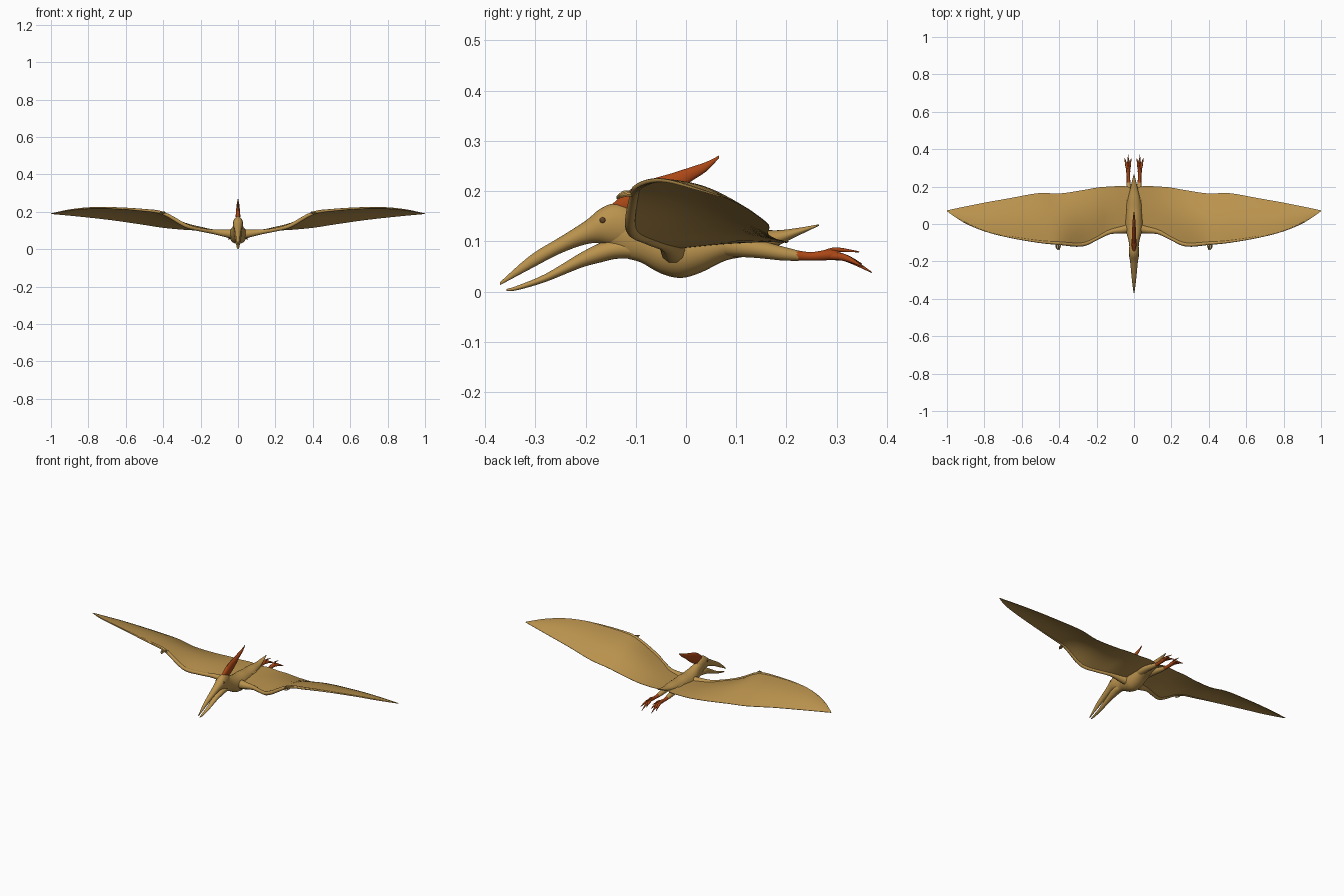
import bpy, bmesh, math
from mathutils import Vector

if "Cube" in bpy.data.objects:
    bpy.data.objects.remove(bpy.data.objects["Cube"])


def material(name, rgb):
    m = bpy.data.materials.new(name)
    m.diffuse_color = (*rgb, 1)
    m.use_nodes = True
    m.node_tree.nodes["Principled BSDF"].inputs["Base Color"].default_value = m.diffuse_color
    return m


TAN = material("tan_skin", (0.49, 0.29, 0.075))
ORANGE = material("burnt_orange", (0.40, 0.062, 0.008))
BROWN = material("dark_brown", (0.12, 0.055, 0.02))


def smooth_rows(rows, k=4):
    """Catmull-Rom interpolation of table rows."""
    out = []
    for i in range(len(rows) - 1):
        a, b, c, d = (rows[max(i - 1, 0)], rows[i], rows[i + 1],
                      rows[min(i + 2, len(rows) - 1)])
        for s in range(k):
            t = s / k
            out.append([0.5 * (2 * q + (r - p) * t + (2 * p - 5 * q + 4 * r - w) * t * t
                               + (3 * q - p - 3 * r + w) * t ** 3)
                        for p, q, r, w in zip(a, b, c, d)])
    out.append(list(rows[-1]))
    return out


def skin(name, rings, mat, mirror=False, caps=True):
    """Bridge rings of points into a smooth surface."""
    bm = bmesh.new()
    vs = [[bm.verts.new(p) for p in ring] for ring in rings]
    n = len(vs[0])
    for a, b in zip(vs, vs[1:]):
        for j in range(n):
            bm.faces.new((a[j], a[(j + 1) % n], b[(j + 1) % n], b[j]))
    if caps:
        bm.faces.new(vs[0])
        bm.faces.new(vs[-1])
    bmesh.ops.recalc_face_normals(bm, faces=bm.faces)
    me = bpy.data.meshes.new(name)
    bm.to_mesh(me)
    bm.free()
    me.materials.append(mat)
    ob = bpy.data.objects.new(name, me)
    bpy.context.collection.objects.link(ob)
    bpy.ops.object.select_all(action='DESELECT')
    ob.select_set(True)
    bpy.context.view_layer.objects.active = ob
    bpy.ops.object.shade_smooth_by_angle(angle=math.radians(50))
    if mirror:
        ob.modifiers.new("mirror", 'MIRROR')
    return ob


def hull(name, rows, mat, n=20):
    """Rows of (y, top, bottom, half width) as ellipses across x."""
    rings = []
    for y, top, bot, w in smooth_rows(rows):
        rings.append([(w * math.cos(2 * math.pi * j / n), y,
                       (top + bot) / 2 + (top - bot) / 2 * math.sin(2 * math.pi * j / n))
                      for j in range(n)])
    return skin(name, rings, mat)


def tube(name, rows, mat, n=10, mirror=True):
    """Rows of (x, y, z, radius) as a round tube along the path."""
    rows = smooth_rows(rows)
    pts = [Vector(r[:3]) for r in rows]
    rings = []
    for i, r in enumerate(rows):
        d = pts[min(i + 1, len(pts) - 1)] - pts[max(i - 1, 0)]
        u = d.cross(Vector((0, 0, 1))).normalized()
        v = u.cross(d).normalized()
        rad = max(r[3], 0.0006)
        rings.append([pts[i] + rad * (u * math.cos(2 * math.pi * j / n)
                                      + v * math.sin(2 * math.pi * j / n)) for j in range(n)])
    return skin(name, rings, mat, mirror)


# Body, neck and tail
hull("body", [(-.15, .165, .085, .021), (-.12, .162, .067, .025), (-.09, .148, .058, .029),
              (-.05, .135, .036, .040), (-.01, .128, .027, .048), (.03, .127, .038, .046),
              (.08, .123, .062, .040), (.13, .124, .072, .034), (.18, .122, .090, .022),
              (.225, .127, .112, .012), (.265, .134, .131, .002)], TAN)

# Skull with the upper beak, then the open lower jaw
hull("upper_beak", [(-.095, .155, .10, .014), (-.115, .170, .09, .024), (-.145, .175, .090, .027),
                    (-.172, .164, .096, .026), (-.2, .141, .094, .021), (-.25, .109, .076, .016),
                    (-.31, .072, .045, .010), (-.37, .019, .013, .002)], TAN)
hull("lower_jaw", [(-.11, .105, .066, .020), (-.14, .103, .065, .022), (-.17, .097, .058, .021),
                   (-.21, .077, .047, .016), (-.28, .035, .019, .010),
                   (-.335, .012, .003, .006), (-.357, .005, .001, .002)], TAN)

# Head crest
hull("crest", [(-.147, .174, .160, .006), (-.12, .197, .150, .012), (-.08, .220, .152, .012),
               (-.03, .235, .185, .010), (.007, .247, .217, .008), (.04, .258, .239, .005),
               (.066, .271, .266, .001)], ORANGE, 12)

# Eyes
for s, side in ((1, "left"), (-1, "right")):
    bpy.ops.mesh.primitive_uv_sphere_add(segments=12, ring_count=8, radius=.006,
                                         location=(s * .0245, -.166, .142))
    eye = bpy.context.object
    eye.name = side + "_eye"
    eye.scale.x = .6
    eye.data.materials.append(BROWN)
    bpy.ops.object.shade_smooth()

# Wing membrane: rows of (x, front y, front z, rear y, rear z, camber)
stations = [(0, -.035, .090, .185, .100, .004), (.05, -.043, .086, .203, .100, .004),
            (.13, -.050, .092, .200, .098, .008), (.19, -.080, .102, .196, .100, .014),
            (.28, -.118, .125, .180, .104, .022), (.40, -.111, .192, .163, .115, .020),
            (.51, -.100, .209, .165, .132, .020), (.67, -.072, .220, .137, .155, .016),
            (.80, -.038, .220, .114, .170, .012), (.91, .008, .208, .092, .181, .006),
            (1.0, .068, .190, .073, .189, .000)]
rings = []
M = 12
for x, y0, z0, y1, z1, camber in smooth_rows(stations):
    upper, lower = [], []
    for i in range(M + 1):
        t = i / M
        y = y0 + (y1 - y0) * t
        z = z0 + (z1 - z0) * t + camber * math.sin(math.pi * t)
        h = .001 + .003 * (1 - t) * min(1, (1.02 - x) * 4)
        upper.append((x, y, z + h))
        lower.append((x, y, z - h))
    rings.append(upper + lower[::-1])
skin("wing_membrane", rings, TAN, True, False)

# Arm and long wing finger along the front edge
tube("wing_arm", [(.015, -.02, .080, .030), (.06, -.03, .084, .022), (.13, -.042, .093, .013),
                  (.20, -.077, .104, .010), (.28, -.110, .126, .011), (.40, -.103, .192, .009),
                  (.51, -.094, .209, .007), (.67, -.068, .220, .005), (.80, -.035, .220, .004),
                  (.91, .011, .208, .003), (.995, .068, .190, .001)], TAN)

# Small claws at the wrist
for i in range(3):
    x = .393 + i * .010
    tube(f"wrist_claw_{i + 1}", [(x, -.105, .194, .005), (x + .003, -.122, .198 - i * .003, .004),
                                 (x + .006 - i * .006, -.138, .189 - i * .002, .001)], TAN, 6)

# Legs trailing behind, with three-toed feet
tube("leg", [(.020, .08, .092, .022), (.026, .14, .085, .018), (.028, .19, .076, .014),
             (.029, .225, .071, .010)], TAN, 12)
tube("foot", [(.029, .220, .072, .0105), (.030, .25, .070, .009), (.031, .285, .073, .011),
              (.031, .305, .072, .008)], ORANGE)
for i, (x, y, z) in enumerate([(.015, .350, .055), (.031, .370, .038), (.050, .352, .050)]):
    tube(f"toe_{i + 1}", [(.031, .280, .071, .008), ((x + .031) / 2, .315, .068, .007),
                          (x, y, z, .001)], ORANGE, 8)
tube("back_toe", [(.031, .275, .075, .007), (.028, .300, .083, .005),
                  (.024, .345, .079, .001)], ORANGE, 8)
